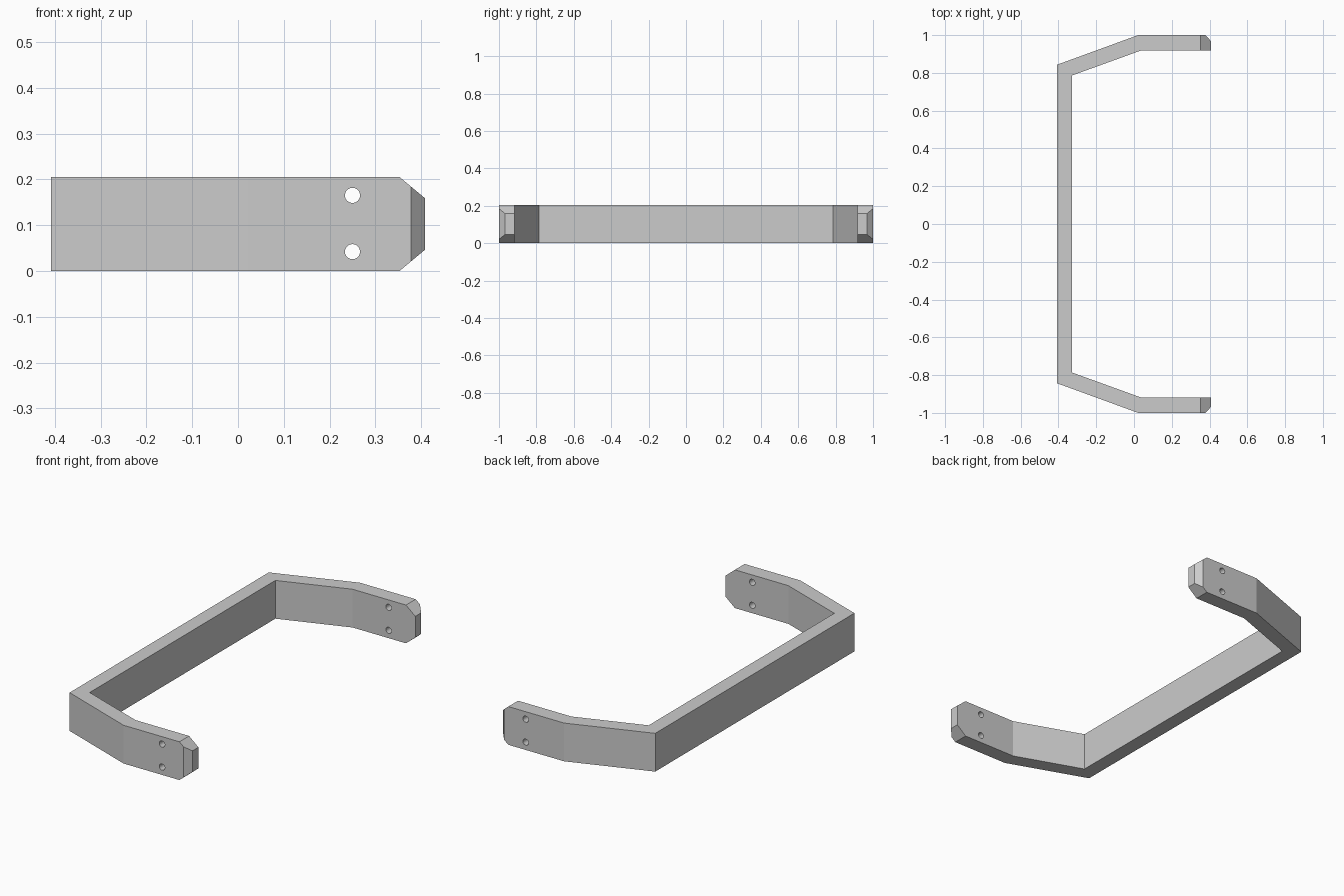
import bpy, bmesh
from math import pi
from mathutils import Vector

if "Cube" in bpy.data.objects:
    bpy.data.objects.remove(bpy.data.objects["Cube"])

HEIGHT = 0.205
grey = bpy.data.materials.new("plain grey")
grey.diffuse_color = (0.6, 0.6, 0.6, 1)
grey.use_nodes = True
grey.node_tree.nodes["Principled BSDF"].inputs["Base Color"].default_value = grey.diffuse_color

# Bracket outline: one half, mirrored across y = 0
outer = [(-0.408, 0.843), (0.022, 1.0), (0.408, 1.0)]
inner = [(0.408, 0.918), (0.036, 0.918), (-0.329, 0.786)]
half = outer + inner
outline = half + [(x, -y) for x, y in reversed(half)]

bm = bmesh.new()
face = bm.faces.new([bm.verts.new((x, y, 0)) for x, y in outline])
ext = bmesh.ops.extrude_face_region(bm, geom=[face])
bmesh.ops.translate(bm, vec=(0, 0, HEIGHT),
                    verts=[v for v in ext["geom"] if isinstance(v, bmesh.types.BMVert)])


def chamfer(point, normal):
    """Slice off everything beyond a plane and close the cut."""
    bmesh.ops.bisect_plane(bm, geom=bm.verts[:] + bm.edges[:] + bm.faces[:],
                           plane_co=point, plane_no=Vector(normal).normalized(),
                           clear_outer=True)
    bmesh.ops.holes_fill(bm, edges=[e for e in bm.edges if e.is_boundary], sides=0)


# Chamfered leg tips: top, bottom and both outer sides
chamfer((0.353, 0, HEIGHT), (0.046, 0, 0.055))
chamfer((0.353, 0, 0), (0.046, 0, -0.055))
for s in (-1, 1):
    chamfer((0.378, s, 0), (0.032, s * 0.03, 0))
bmesh.ops.recalc_face_normals(bm, faces=bm.faces[:])

mesh = bpy.data.meshes.new("bracket")
bm.to_mesh(mesh)
bm.free()
bracket = bpy.data.objects.new("bracket", mesh)
bpy.context.collection.objects.link(bracket)
mesh.materials.append(grey)

# Screw holes, drilled through both legs
for i, z in enumerate((0.042, 0.165)):
    bpy.ops.mesh.primitive_cylinder_add(vertices=32, radius=0.0165, depth=2.4,
                                        location=(0.25, 0, z), rotation=(pi / 2, 0, 0))
    drill = bpy.context.object
    drill.name = f"hole_cutter_{i + 1}"
    drill.data.materials.append(grey)
    drill.hide_render = True
    cut = bracket.modifiers.new("screw_hole", 'BOOLEAN')
    cut.operation, cut.solver, cut.object = 'DIFFERENCE', 'EXACT', drill

# Apply the holes, then drop the cutters
bpy.ops.object.select_all(action='DESELECT')
bracket.select_set(True)
bpy.context.view_layer.objects.active = bracket
for m in list(bracket.modifiers):
    cutter = m.object
    bpy.ops.object.modifier_apply(modifier=m.name)
    bpy.data.objects.remove(cutter)
bpy.ops.object.shade_smooth_by_angle(angle=0.3)
